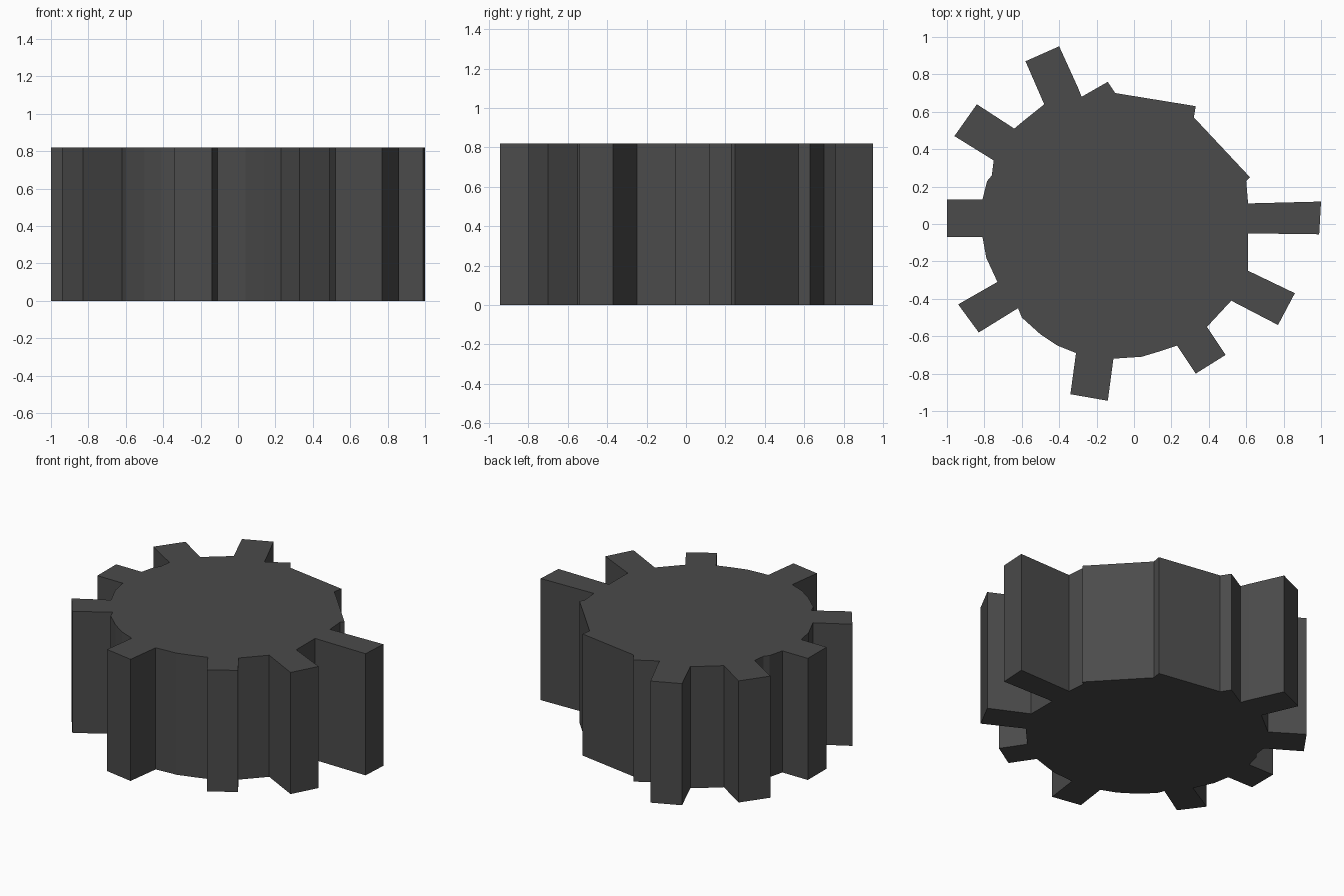
import bpy
import bmesh

if "Cube" in bpy.data.objects:
    bpy.data.objects.remove(bpy.data.objects["Cube"])

HEIGHT = 0.82

# Each tooth: root, tip, tip, root (counter-clockwise), then the worn rim up to the next tooth
sections = [
    ([(0.61, -0.05), (0.99, -0.055), (1.0, 0.12), (0.61, 0.11)],
     [(0.60, 0.23), (0.62, 0.25), (0.32, 0.57), (0.33, 0.63),
      (-0.10, 0.70), (-0.14, 0.76), (-0.28, 0.68)]),
    ([(-0.30, 0.73), (-0.40, 0.95), (-0.58, 0.87), (-0.48, 0.64)],
     [(-0.58, 0.56)]),
    ([(-0.64, 0.51), (-0.84, 0.64), (-0.96, 0.47), (-0.75, 0.34)],
     [(-0.76, 0.26), (-0.785, 0.23)]),
    ([(-0.81, 0.13), (-1.0, 0.13), (-1.0, -0.07), (-0.81, -0.07)],
     [(-0.79, -0.18)]),
    ([(-0.73, -0.31), (-0.94, -0.43), (-0.83, -0.58), (-0.62, -0.45)],
     [(-0.60, -0.50), (-0.50, -0.59), (-0.41, -0.65)]),
    ([(-0.31, -0.69), (-0.34, -0.91), (-0.14, -0.945), (-0.11, -0.72)],
     [(0.04, -0.71), (0.14, -0.68)]),
    ([(0.23, -0.65), (0.33, -0.80), (0.49, -0.70), (0.39, -0.55)],
     []),
    ([(0.52, -0.41), (0.77, -0.54), (0.86, -0.37), (0.61, -0.25)],
     [(0.61, -0.17)]),
]
outline = [p for tooth, rim in sections for p in tooth + rim]

# Broken gear: extrude the outline into a solid
bm = bmesh.new()
base = bm.faces.new([bm.verts.new((x, y, 0)) for x, y in outline])
top = bmesh.ops.extrude_face_region(bm, geom=[base], use_keep_orig=True)
bmesh.ops.translate(bm, vec=(0, 0, HEIGHT),
                    verts=[v for v in top["geom"] if isinstance(v, bmesh.types.BMVert)])
bmesh.ops.recalc_face_normals(bm, faces=bm.faces)
bmesh.ops.triangulate(bm, faces=[f for f in bm.faces if len(f.verts) > 4])
mesh = bpy.data.meshes.new("broken_gear")
bm.to_mesh(mesh)
bm.free()
gear = bpy.data.objects.new("broken_gear", mesh)
bpy.context.collection.objects.link(gear)

# Dark metal
metal = bpy.data.materials.new("dark_metal")
metal.diffuse_color = (0.07, 0.07, 0.07, 1)
metal.use_nodes = True
metal.node_tree.nodes["Principled BSDF"].inputs["Base Color"].default_value = metal.diffuse_color
mesh.materials.append(metal)
